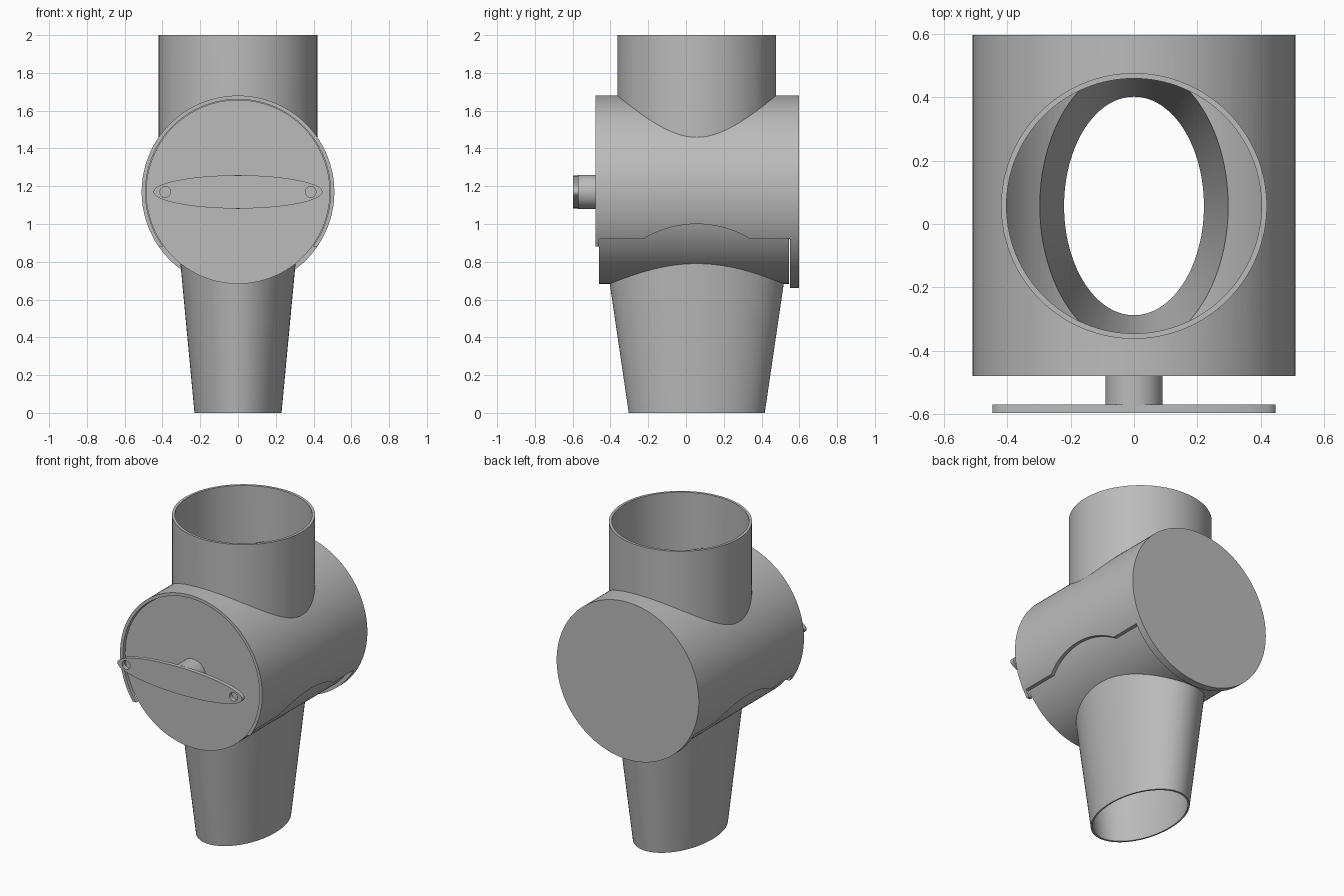
import bpy, math
from mathutils import Matrix

if "Cube" in bpy.data.objects:
    bpy.data.objects.remove(bpy.data.objects["Cube"])

SEG = 128
AXIS_Z = 1.17      # height of the horizontal barrel axis
MID_Y = 0.057      # centre of the vertical passage

grey = bpy.data.materials.new("plain grey")
grey.use_nodes = True
grey.diffuse_color = (0.5, 0.5, 0.5, 1)
grey.node_tree.nodes["Principled BSDF"].inputs["Base Color"].default_value = (0.5, 0.5, 0.5, 1)


def finish(name, matrix):
    ob = bpy.context.object
    ob.name = ob.data.name = name
    ob.data.transform(matrix)
    ob.data.materials.append(grey)
    return ob


def upright(name, z0, z1, r0, r1=None, squash=1.0):
    """Vertical cylinder or elliptical cone around the passage."""
    bpy.ops.mesh.primitive_cone_add(vertices=SEG, radius1=r0, radius2=r0 if r1 is None else r1, depth=z1 - z0)
    move = Matrix.Translation((0, MID_Y, (z0 + z1) / 2))
    return finish(name, move @ Matrix.Diagonal((squash, 1, 1, 1)))


def along_y(name, y0, y1, r, x=0, squash=1.0):
    """Cylinder running front to back at the barrel axis height."""
    bpy.ops.mesh.primitive_cylinder_add(vertices=SEG, radius=r, depth=y1 - y0)
    move = Matrix.Translation((x, (y0 + y1) / 2, AXIS_Z))
    return finish(name, move @ Matrix.Diagonal((1, 1, squash, 1)) @ Matrix.Rotation(math.pi / 2, 4, "X"))


def box(name, y0, y1, z0, z1):
    bpy.ops.mesh.primitive_cube_add(size=1)
    move = Matrix.Translation((0, (y0 + y1) / 2, (z0 + z1) / 2))
    return finish(name, move @ Matrix.Diagonal((2, y1 - y0, z1 - z0, 1)))


def combine(ob, operation, *others):
    for other in others:
        mod = ob.modifiers.new("bool", "BOOLEAN")
        mod.operation, mod.solver, mod.object = operation, "EXACT", other
        bpy.context.view_layer.objects.active = ob
        bpy.ops.object.modifier_apply(modifier=mod.name)
        bpy.data.objects.remove(other)


def smooth(ob):
    bpy.ops.object.select_all(action="DESELECT")
    ob.select_set(True)
    bpy.context.view_layer.objects.active = ob
    bpy.ops.object.shade_smooth_by_angle(angle=math.radians(30))


# Outer housing: barrel with a closed back and an inlet tube on top
housing = along_y("housing", -0.48, 0.597, 0.51)
combine(housing, "UNION", upright("inlet", AXIS_Z, 2.0, 0.42))
combine(housing, "DIFFERENCE",
        along_y("barrel_bore", -0.7, 0.55, 0.49),
        upright("inlet_bore", AXIS_Z, 2.2, 0.403),
        box("lower_opening", -0.46, 0.55, 0.4, 0.92),
        box("front_opening", -0.6, -0.455, 0.4, 0.88))

# Arched clearance in the lower edges of the housing
bpy.ops.mesh.primitive_cylinder_add(vertices=SEG, radius=0.548, depth=2)
arch = finish("arch", Matrix.Translation((0, MID_Y, 0.452)) @ Matrix.Rotation(math.pi / 2, 4, "Y"))
limit = box("arch_limit", -0.4, 0.5, 0.85, 1.2)
combine(arch, "INTERSECT", limit)
combine(housing, "DIFFERENCE", arch)
smooth(housing)

# Turning drum with the tapered oval spout
drum = along_y("drum_and_spout", -0.46, 0.545, 0.487)
combine(drum, "UNION", upright("spout", 0, 0.85, 0.36, 0.485, 0.64))
combine(drum, "DIFFERENCE",
        along_y("drum_bore", -0.435, 0.53, 0.462),
        upright("spout_bore", -0.05, 0.85, 0.338, 0.47, 0.64),
        upright("drum_inlet", AXIS_Z, 1.9, 0.41))
smooth(drum)

# Handle stem and oval grip plate with a hole at each end
stem = along_y("handle_stem", -0.575, -0.45, 0.09)
smooth(stem)
grip = along_y("handle_grip", -0.597, -0.57, 0.447, squash=0.197)
combine(grip, "DIFFERENCE", *[along_y("grip_hole", -0.7, -0.5, 0.028, x=s * 0.385) for s in (-1, 1)])
smooth(grip)
